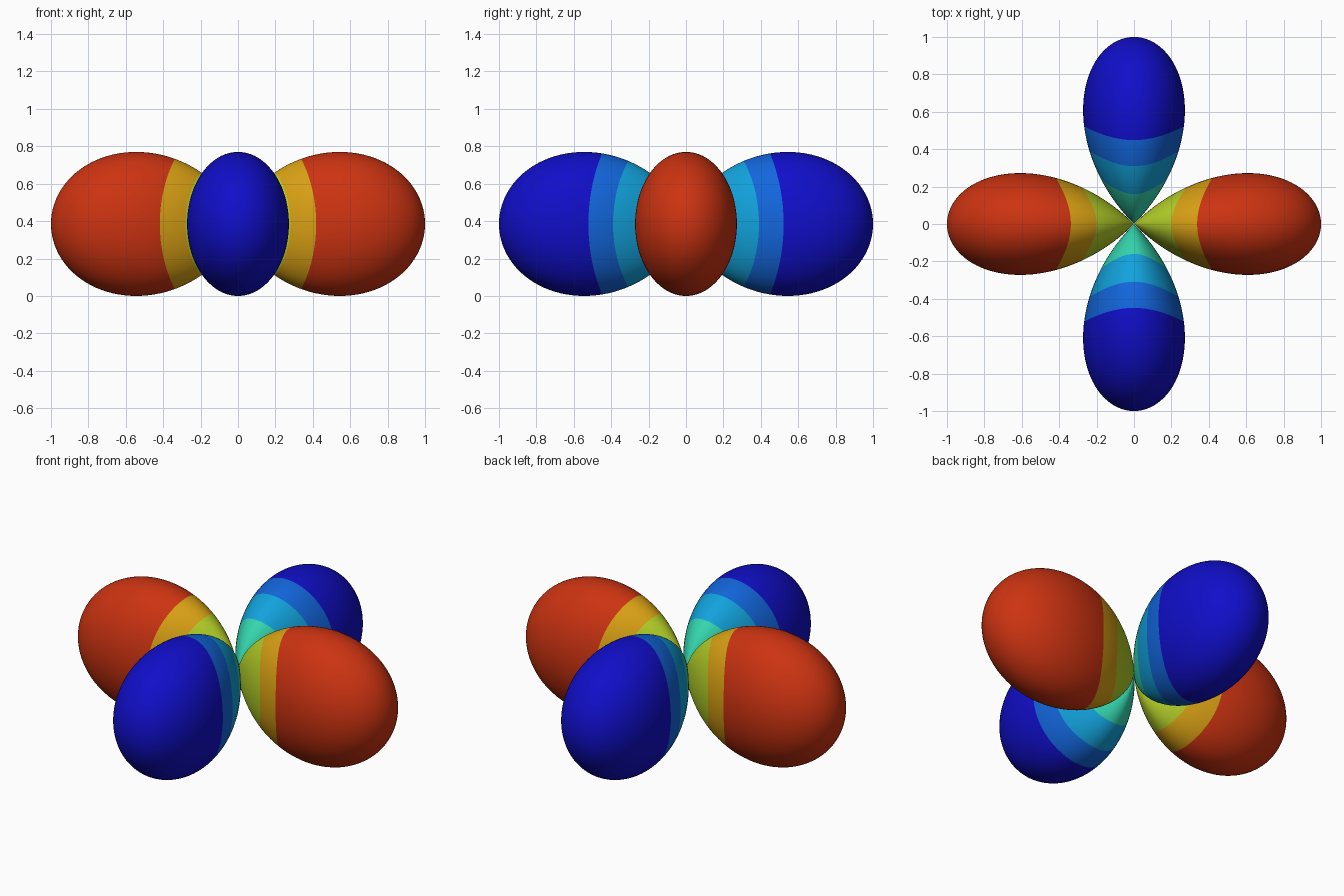
import bpy, bmesh, math
from mathutils import Matrix, Vector

cube = bpy.data.objects.get("Cube")
if cube:
    bpy.data.objects.remove(cube, do_unlink=True)


def material(name, rgb):
    """Flat colour from 0-255 sRGB values."""
    lin = [((c / 255 + 0.055) / 1.055) ** 2.4 if c > 10 else c / 255 / 12.92 for c in rgb]
    m = bpy.data.materials.new(name)
    m.diffuse_color = (*lin, 1)
    m.use_nodes = True
    bsdf = m.node_tree.nodes["Principled BSDF"]
    bsdf.inputs["Base Color"].default_value = (*lin, 1)
    bsdf.inputs["Roughness"].default_value = 0.6
    return m


# Colour bands from the centre outwards, with the radius at which each one ends
WARM = ([material("lime", (178, 206, 40)),
         material("amber", (216, 160, 20)),
         material("red", (204, 51, 17))], [0.342, 0.485])
COOL = ([material("turquoise", (52, 214, 174)),
         material("sky blue", (18, 162, 220)),
         material("medium blue", (18, 102, 220)),
         material("deep blue", (16, 14, 200))], [0.295, 0.457, 0.586])

SIDES = 96
RINGS = 56
MID_Z = 2 / (3 * math.sqrt(3))   # half the height of a lobe


def ring_point(r, t):
    """Point at distance r from the centre on the lobe r = x^2 - y^2 (unit direction)."""
    y = math.sqrt((1 - r) / 2) * math.cos(t)
    z = math.sqrt(1 - r) * math.sin(t)
    return Vector((math.sqrt(r + y * y), y, z)) * r


def lobe(name, angle, scheme):
    mats, limits = scheme
    # Rings of constant radius, so every colour border is a clean edge loop
    levels = [1 - math.sin(math.pi / 2 * i / RINGS) ** 2 for i in range(1, RINGS)]
    levels = [r for r in levels if all(abs(r - b) > 0.006 for b in limits)]
    levels = sorted(levels + limits)

    bm = bmesh.new()
    rings = [[bm.verts.new(ring_point(r, 2 * math.pi * k / SIDES)) for k in range(SIDES)]
             for r in levels]
    root, tip = bm.verts.new((0, 0, 0)), bm.verts.new((1, 0, 0))

    for k in range(SIDES):
        n = (k + 1) % SIDES
        bm.faces.new((root, rings[0][n], rings[0][k]))
        f = bm.faces.new((tip, rings[-1][k], rings[-1][n]))
        f.material_index = len(limits)
        for a, b, r in zip(rings, rings[1:], levels):
            f = bm.faces.new((a[k], a[n], b[n], b[k]))
            f.material_index = sum(r >= lim - 1e-6 for lim in limits)
    for f in bm.faces:
        f.smooth = True
    bmesh.ops.recalc_face_normals(bm, faces=bm.faces)
    bm.transform(Matrix.Translation((0, 0, MID_Z)) @ Matrix.Rotation(angle, 4, 'Z'))

    me = bpy.data.meshes.new(name)
    bm.to_mesh(me)
    bm.free()
    for m in mats:
        me.materials.append(m)
    bpy.context.collection.objects.link(bpy.data.objects.new(name, me))


# Four lobes meeting at the centre: warm along x, cool along y
for i, (name, scheme) in enumerate((("left_lobe", WARM), ("back_lobe", COOL),
                                    ("right_lobe", WARM), ("front_lobe", COOL))):
    lobe(name, i * math.pi / 2, scheme)
